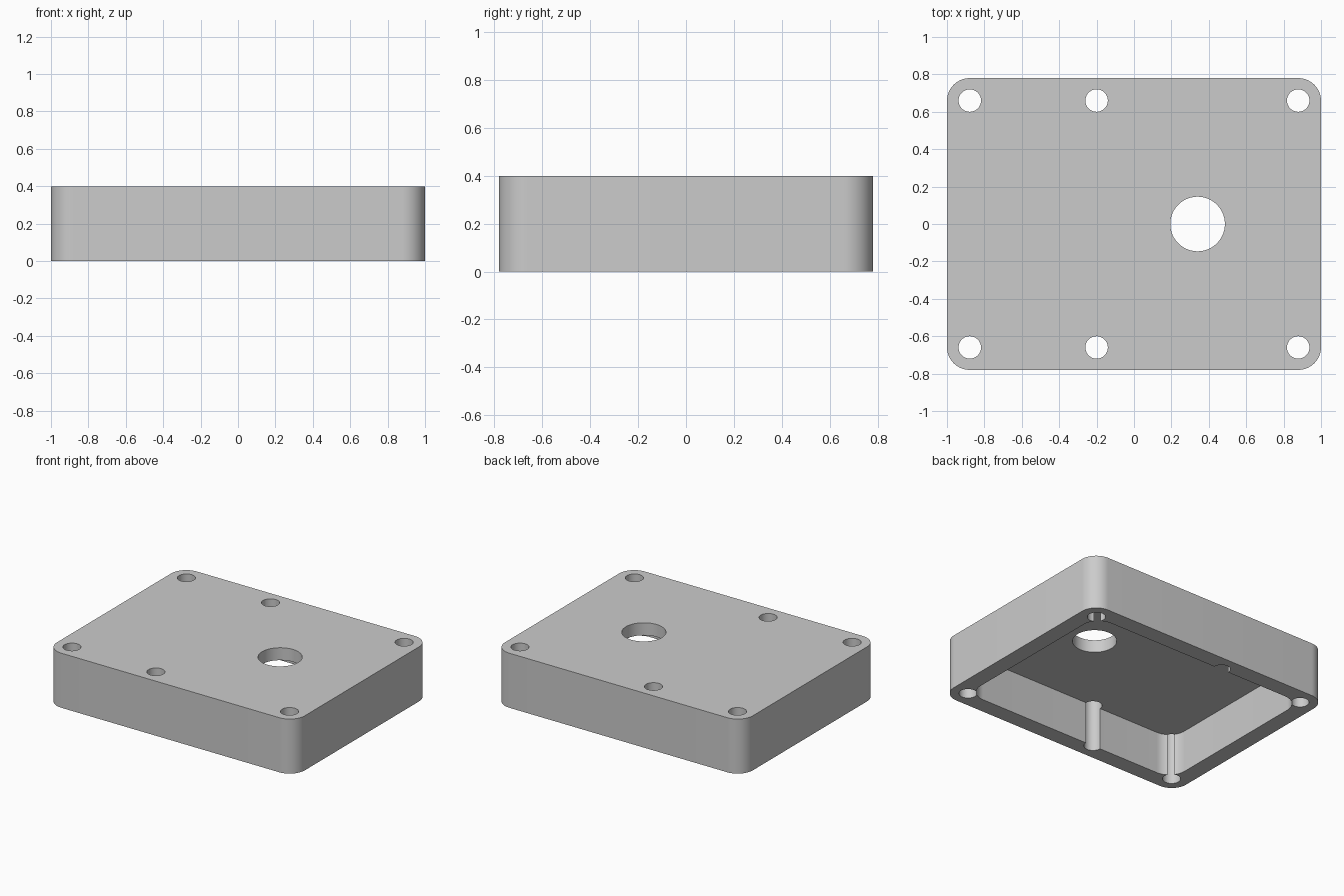
import bpy, bmesh, math

cube = bpy.data.objects.get("Cube")
if cube:
    bpy.data.objects.remove(cube, do_unlink=True)

HALF_X, HALF_Y, HEIGHT = 1.0, 0.78, 0.398
WALL = 0.121
CEILING = 0.307          # underside of the top plate
HOLE_X, HOLE_Y = 0.878, 0.66

grey = bpy.data.materials.new("plain_grey")
grey.use_nodes = True
grey.diffuse_color = (0.6, 0.6, 0.6, 1)
grey.node_tree.nodes["Principled BSDF"].inputs["Base Color"].default_value = (0.6, 0.6, 0.6, 1)


def rounded_outline(hx, hy, r, steps=16):
    """Counter-clockwise outline of a rectangle with round corners."""
    points = []
    for i, (sx, sy) in enumerate([(1, 1), (-1, 1), (-1, -1), (1, -1)]):
        for k in range(steps + 1):
            a = math.pi / 2 * (i + k / steps)
            points.append((sx * (hx - r) + r * math.cos(a), sy * (hy - r) + r * math.sin(a)))
    return points


def circle_outline(cx, cy, r, steps=48):
    angles = [2 * math.pi * (k + 0.5) / steps for k in range(steps)]
    return [(cx + r * math.cos(a), cy + r * math.sin(a)) for a in angles]


def prism(name, outline, z0, z1):
    """Extrude an outline straight up from z0 to z1."""
    bm = bmesh.new()
    base = bm.faces.new([bm.verts.new((x, y, z0)) for x, y in outline])
    top = bmesh.ops.extrude_face_region(bm, geom=[base], use_keep_orig=True)["geom"]
    bmesh.ops.translate(bm, vec=(0, 0, z1 - z0),
                        verts=[g for g in top if isinstance(g, bmesh.types.BMVert)])
    bmesh.ops.recalc_face_normals(bm, faces=bm.faces)
    mesh = bpy.data.meshes.new(name)
    bm.to_mesh(mesh)
    bm.free()
    mesh.materials.append(grey)
    obj = bpy.data.objects.new(name, mesh)
    bpy.context.collection.objects.link(obj)
    return obj


# Solid block with round vertical corners
cover = prism("enclosure_cover", rounded_outline(HALF_X, HALF_Y, 0.122), 0, HEIGHT)

# Cavity open at the bottom, the large port, and six through screw holes
cutters = [
    prism("cavity_cutter", rounded_outline(HALF_X - WALL, HALF_Y - WALL, 0.13), -0.1, CEILING),
    prism("port_cutter", circle_outline(0.34, 0, 0.146, 64), -0.2, HEIGHT + 0.1),
]
for x in (-HOLE_X, -0.2, HOLE_X):
    for y in (-HOLE_Y, HOLE_Y):
        cutters.append(prism("screw_hole_cutter", circle_outline(x, y, 0.06), -0.2, HEIGHT + 0.1))

bpy.ops.object.select_all(action="DESELECT")
bpy.context.view_layer.objects.active = cover
cover.select_set(True)
for cutter in cutters:
    cutter.hide_render = True
    mod = cover.modifiers.new("cut", "BOOLEAN")
    mod.operation = "DIFFERENCE"
    mod.solver = "EXACT"
    mod.object = cutter
    bpy.ops.object.modifier_apply(modifier=mod.name)
    bpy.data.objects.remove(cutter, do_unlink=True)

bpy.ops.object.shade_smooth_by_angle(angle=math.radians(30))
